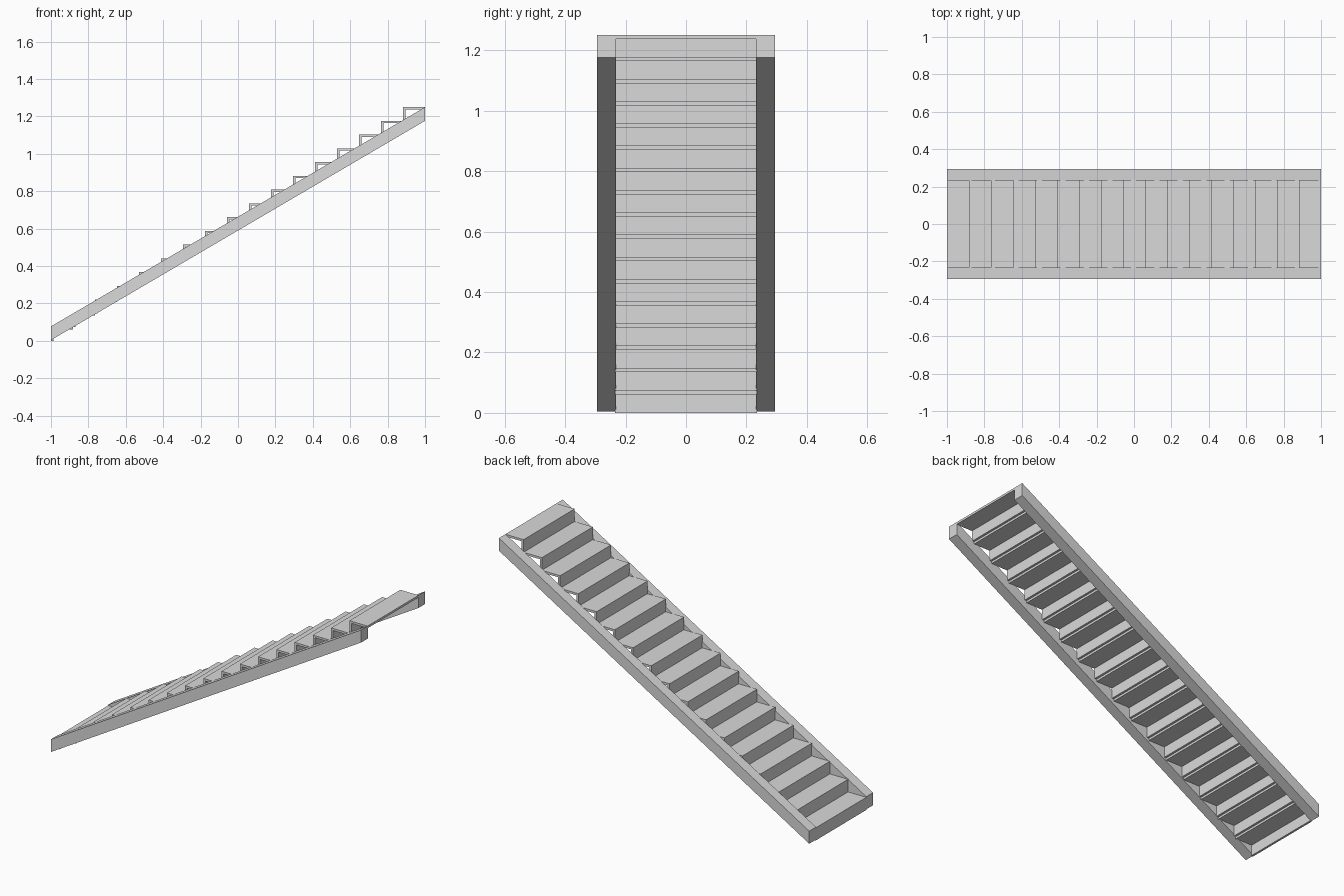
import bpy
import bmesh

if "Cube" in bpy.data.objects:
    bpy.data.objects.remove(bpy.data.objects["Cube"])

STEPS = 17
RUN = 2.0 / STEPS        # depth of one step
RISE = 1.25 / STEPS      # height of one step
THICK = 0.0125           # board thickness
HALF_STEP = 0.235        # half width of the steps
INNER, OUTER = 0.232, 0.294  # stringer faces

grey = bpy.data.materials.new("plain_grey")
grey.diffuse_color = (0.7, 0.7, 0.7, 1.0)
grey.use_nodes = True
grey.node_tree.nodes["Principled BSDF"].inputs["Base Color"].default_value = grey.diffuse_color


def extrude_profile(name, profile, y0, y1):
    """Solid from an x-z outline swept between two y values."""
    bm = bmesh.new()
    face = bm.faces.new([bm.verts.new((x, y0, z)) for x, z in profile])
    swept = bmesh.ops.extrude_face_region(bm, geom=[face])
    verts = [v for v in swept["geom"] if isinstance(v, bmesh.types.BMVert)]
    bmesh.ops.translate(bm, verts=verts, vec=(0, y1 - y0, 0))
    bmesh.ops.recalc_face_normals(bm, faces=bm.faces)
    mesh = bpy.data.meshes.new(name)
    bm.to_mesh(mesh)
    bm.free()
    mesh.materials.append(grey)
    obj = bpy.data.objects.new(name, mesh)
    bpy.context.collection.objects.link(obj)
    return obj


def board(name, x0, x1, z0, z1):
    return extrude_profile(name, [(x0, z0), (x1, z0), (x1, z1), (x0, z1)],
                           -HALF_STEP, HALF_STEP)


# Sloping side stringers with upright ends
slope = [(-1, 0.004), (1, 1.25 - RISE), (1, 1.25), (-1, 0.004 + RISE)]
extrude_profile("front_stringer", slope, -OUTER, -INNER)
extrude_profile("back_stringer", slope, INNER, OUTER)

# Thin treads, each carried by a riser at its front edge
for i in range(STEPS):
    x = -1 + i * RUN
    top = (i + 1) * RISE
    board(f"tread_{i + 1}", x, x + RUN, top - THICK, top)
    board(f"riser_{i + 1}", x, x + THICK, top - RISE, top - THICK)
